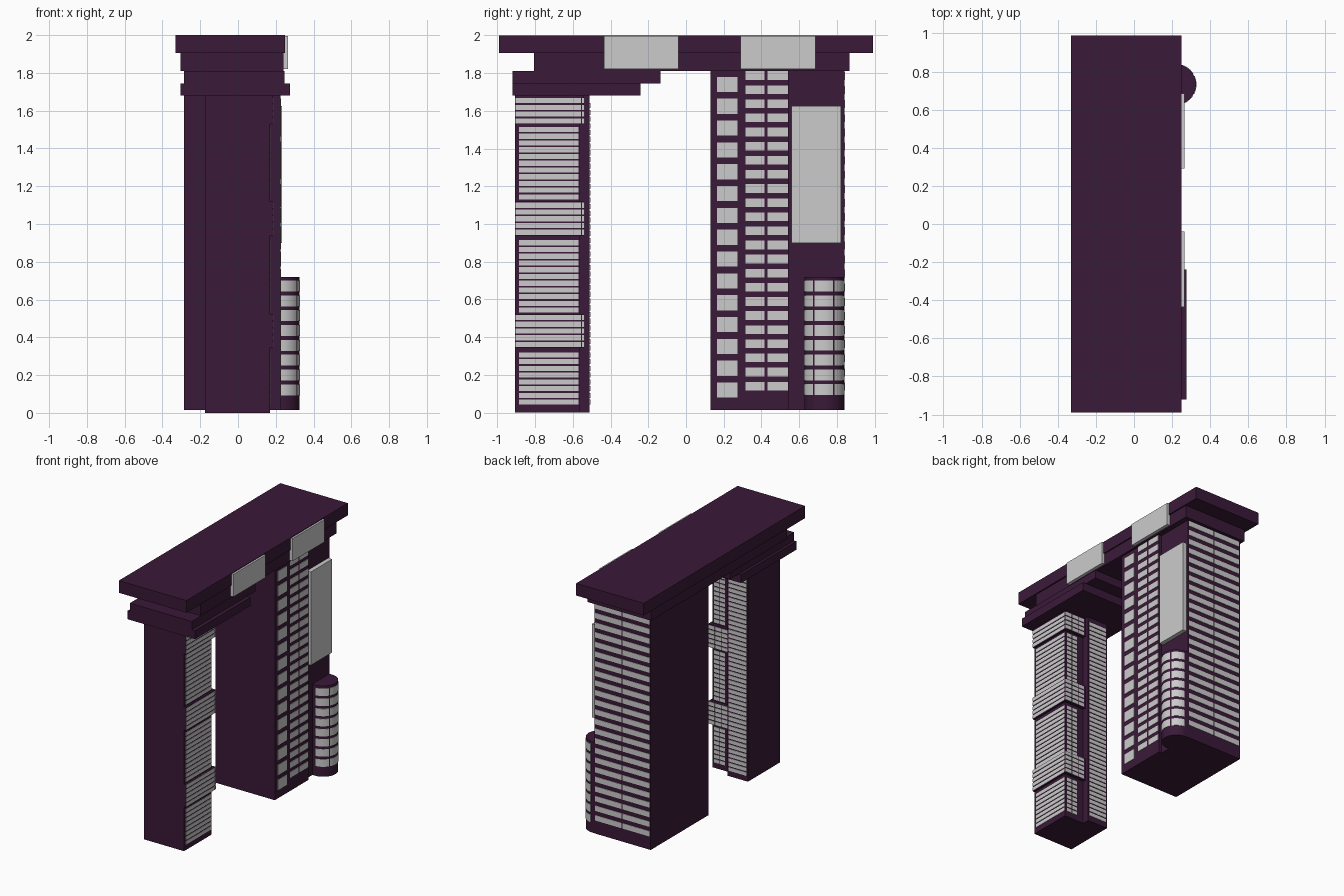
import bpy, bmesh
from math import sin, cos, radians, pi

if "Cube" in bpy.data.objects:
    bpy.data.objects.remove(bpy.data.objects["Cube"])

dark = bpy.data.materials.new("dark_purple")
dark.diffuse_color = (0.042, 0.010, 0.039, 1)
dark.use_nodes = True
dark.node_tree.nodes["Principled BSDF"].inputs["Base Color"].default_value = dark.diffuse_color


def finish(name, bm, mat=None):
    me = bpy.data.meshes.new(name)
    bmesh.ops.recalc_face_normals(bm, faces=bm.faces)
    bm.to_mesh(me)
    bm.free()
    ob = bpy.data.objects.new(name, me)
    bpy.context.collection.objects.link(ob)
    if mat:
        me.materials.append(mat)
    return ob


def prism(bm, pts, z0, z1):
    """Extrude a flat xy outline from z0 to z1."""
    f = bm.faces.new([bm.verts.new((x, y, z0)) for x, y in pts])
    top = bmesh.ops.extrude_face_region(bm, geom=[f])["geom"]
    for v in top:
        if isinstance(v, bmesh.types.BMVert):
            v.co.z = z1


def boxes(name, items, mat=None):
    """One object from boxes given as (x0, x1, y0, y1, z0, z1)."""
    bm = bmesh.new()
    for x0, x1, y0, y1, z0, z1 in items:
        prism(bm, [(x0, y0), (x1, y0), (x1, y1), (x0, y1)], z0, z1)
    return finish(name, bm, mat)


def rows(start, pitch, height, count):
    return [(start + i * pitch, start + i * pitch + height) for i in range(count)]


T = 0.003  # glass thickness

# Roof: stacked slabs and two pale panels
boxes("roof_slab", [(-0.33, 0.25, -0.99, 0.99, 1.905, 2.0)], dark)
boxes("roof_beam", [(-0.305, 0.24, -0.805, 0.865, 1.81, 1.905)], dark)
boxes("bracket_upper", [(-0.285, 0.247, -0.92, -0.135, 1.745, 1.81)], dark)
boxes("bracket_lower", [(-0.305, 0.275, -0.92, -0.24, 1.68, 1.745)], dark)
boxes("roof_panels", [(0.235, 0.265, y, y + 0.395, 1.82, 1.995) for y in (-0.435, 0.29)])

# Slim front tower: L-shaped plan with three projecting bands
bm = bmesh.new()
prism(bm, [(-0.175, -0.905), (0.17, -0.905), (0.17, -0.565), (0.0, -0.565),
           (0.0, -0.51), (-0.175, -0.51)], 0, 1.68)
finish("front_tower", bm, dark)
bands = [(0.345, 0.52), (0.94, 1.12), (1.53, 1.68)]
boxes("front_tower_bands", [(0.0, 0.185, -0.905, -0.54, a, b) for a, b in bands], dark)

# Front tower glazing
P, H = 0.0357, 0.027
side, inner, corner = [], [], []
for a, n in ((0.043, 8), (0.53, 11), (1.13, 11)):
    for z0, z1 in rows(a, P, H, n):
        side.append((0.165, 0.17 + T, -0.885, -0.57, z0, z1))
        for x in (0.06, 0.11):
            inner.append((x, x + 0.044, -0.57, -0.565 + T, z0, z1))
for a, b in bands:
    n = 4 if b > 1.6 else 5
    for z0, z1 in rows(a + 0.003, P, H, n):
        side.append((0.18, 0.185 + T, -0.903, -0.556, z0, z1))
        side.append((0.18, 0.185 + T, -0.551, -0.54 + T, z0, z1))
        for x in (0.015, 0.073, 0.131):
            inner.append((x, x + 0.052, -0.545, -0.54 + T, z0, z1))
for z0, z1 in rows(0.043, P, H, 45):
    corner.append((-0.165, -0.008, -0.515, -0.51 + T, z0, z1))
boxes("front_tower_side_windows", side)
boxes("front_tower_inner_windows", inner)
boxes("front_tower_rear_windows", corner)

# Wide rear tower, stepped back behind the big panel
bm = bmesh.new()
prism(bm, [(-0.285, 0.13), (0.225, 0.13), (0.225, 0.545), (0.2, 0.545),
           (0.2, 0.84), (-0.285, 0.84)], 0.015, 1.81)
finish("rear_tower", bm, dark)
boxes("rear_tower_panel", [(0.19, 0.233, 0.56, 0.822, 0.9, 1.625)])
boxes("rear_tower_square_windows",
      [(0.22, 0.225 + T, 0.165, 0.273, a, b) for a, b in rows(0.08, 0.1157, 0.08, 15)])
boxes("rear_tower_paired_windows",
      [(0.22, 0.225 + T, y0, y1, a, b) for a, b in rows(0.118, 0.0748, 0.046, 23)
       for y0, y1 in ((0.315, 0.415), (0.431, 0.54))])
boxes("rear_tower_back_windows",
      [(x0, x1, 0.835, 0.84 + T, a, b) for a, b in rows(0.118, 0.0748, 0.042, 23)
       for x0, x1 in ((-0.275, -0.044), (-0.036, 0.193))])

# Round bay at the foot of the rear tower
CX, CY, R = 0.22, 0.732, 0.105


def arc(r, a0, a1, n):
    return [(CX + r * cos(radians(a0 + (a1 - a0) * i / n)),
             CY + r * sin(radians(a0 + (a1 - a0) * i / n))) for i in range(n + 1)]


bm = bmesh.new()
prism(bm, [(0.15, CY - R)] + arc(R, -90, 90, 24) + [(0.15, CY + R)], 0.015, 0.72)
bay = finish("round_bay", bm, dark)
bm = bmesh.new()
for a, b in rows(0.093, 0.0785, 0.058, 8):
    for a0, a1 in ((-86, -34), (-28, 25), (31, 84)):
        prism(bm, arc(R + T, a0, a1, 8) + arc(R - 0.006, a1, a0, 8), a, b)
glass = finish("round_bay_windows", bm)

for ob in (bay, glass):
    bpy.context.view_layer.objects.active = ob
    bpy.ops.object.select_all(action="DESELECT")
    ob.select_set(True)
    bpy.ops.object.shade_smooth_by_angle(angle=radians(30))
